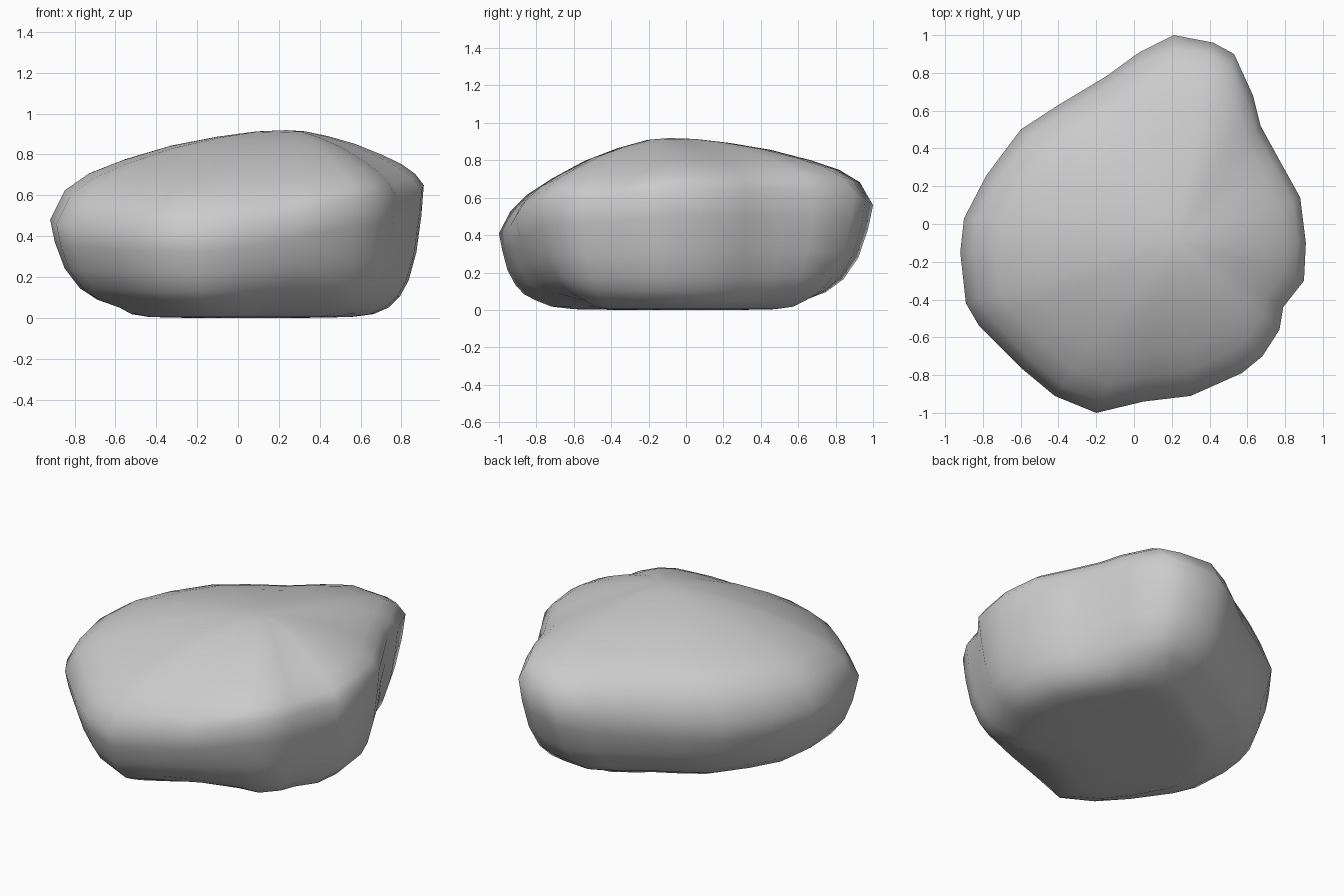
import bpy, bmesh
from mathutils import Vector

if "Cube" in bpy.data.objects:
    bpy.data.objects.remove(bpy.data.objects["Cube"])

# Widest outline of the boulder: x, y, rim height, footprint scale
RIM = [
    (0.21, 1.00, 0.56, 0.63), (0.42, 0.96, 0.59, 0.66), (0.53, 0.90, 0.62, 0.71),
    (0.63, 0.68, 0.64, 0.77), (0.67, 0.52, 0.65, 0.79), (0.78, 0.32, 0.65, 0.81),
    (0.88, 0.14, 0.65, 0.81), (0.91, -0.10, 0.65, 0.81), (0.90, -0.30, 0.62, 0.80),
    (0.79, -0.44, 0.60, 0.81), (0.77, -0.56, 0.60, 0.79), (0.68, -0.70, 0.60, 0.77),
    (0.57, -0.79, 0.58, 0.70), (0.30, -0.91, 0.50, 0.64), (0.05, -0.94, 0.45, 0.73),
    (-0.20, -1.00, 0.41, 0.80), (-0.42, -0.91, 0.42, 0.77), (-0.60, -0.76, 0.43, 0.73),
    (-0.82, -0.54, 0.45, 0.67), (-0.89, -0.42, 0.46, 0.65), (-0.92, -0.15, 0.48, 0.63),
    (-0.90, 0.03, 0.48, 0.63), (-0.78, 0.26, 0.48, 0.62), (-0.60, 0.50, 0.48, 0.62),
    (-0.40, 0.63, 0.49, 0.62), (-0.15, 0.78, 0.50, 0.61), (0.03, 0.91, 0.53, 0.61),
]
PEAK = Vector((0.24, -0.09, 0.92))
FOOT_Z = 0.05
# Side wall: height fraction, outward fraction
WALL = [(0.0, 0.0), (0.09, 0.32), (0.22, 0.58), (0.45, 0.80), (0.75, 0.94), (1.0, 1.0)]
# Crown: distance from peak, rise fraction
CROWN = [(0.94, 0.24), (0.84, 0.42), (0.70, 0.58), (0.50, 0.77), (0.30, 0.90), (0.13, 0.98)]

bm = bmesh.new()


def ring(fn):
    return [bm.verts.new(fn(*p)) for p in RIM]


def under(scale, z):
    return ring(lambda x, y, h, b: (x * b * scale, y * b * scale, z))


def wall(t, out):
    def place(x, y, h, b):
        s = b + (1 - b) * out
        return (x * s, y * s, FOOT_Z + (h - FOOT_Z) * t)
    return ring(place)


def crown(s, g):
    def place(x, y, h, b):
        arm = Vector((x - PEAK.x, y - PEAK.y))
        # Fuller shoulder at the back left, flatter at the front right
        d = arm.normalized().dot(Vector((-0.707, 0.707)))
        rise = g ** (1 - (0.35 if d > 0 else 0.15) * d)
        return (PEAK.x + arm.x * s, PEAK.y + arm.y * s, h + (PEAK.z - h) * rise)
    return ring(place)


# Stack underside, wall and crown rings
rings = [under(0.45, 0.0), under(0.75, 0.004), under(0.90, 0.018)]
rings += [wall(*w) for w in WALL]
rings += [crown(*c) for c in CROWN]
n = len(RIM)
for a, b in zip(rings, rings[1:]):
    for i in range(n):
        j = (i + 1) % n
        bm.faces.new((a[i], a[j], b[j], b[i]))

# Close bottom and top with fans
for loop, co in ((rings[0], (0, 0, 0)), (rings[-1], PEAK)):
    tip = bm.verts.new(co)
    for i in range(n):
        bm.faces.new((loop[i], loop[(i + 1) % n], tip))

# Soften the joins a little, leaving the rim and foot in place
rim_verts = set(rings[3 + len(WALL) - 1])
bmesh.ops.smooth_vert(bm, verts=[v for v in bm.verts if v not in rim_verts and v.co.z > 0.12],
                      factor=0.12, use_axis_x=True, use_axis_y=True, use_axis_z=True)
bmesh.ops.recalc_face_normals(bm, faces=bm.faces)

mesh = bpy.data.meshes.new("boulder")
bm.to_mesh(mesh)
bm.free()
rock = bpy.data.objects.new("boulder", mesh)
bpy.context.collection.objects.link(rock)
for poly in mesh.polygons:
    poly.use_smooth = True
